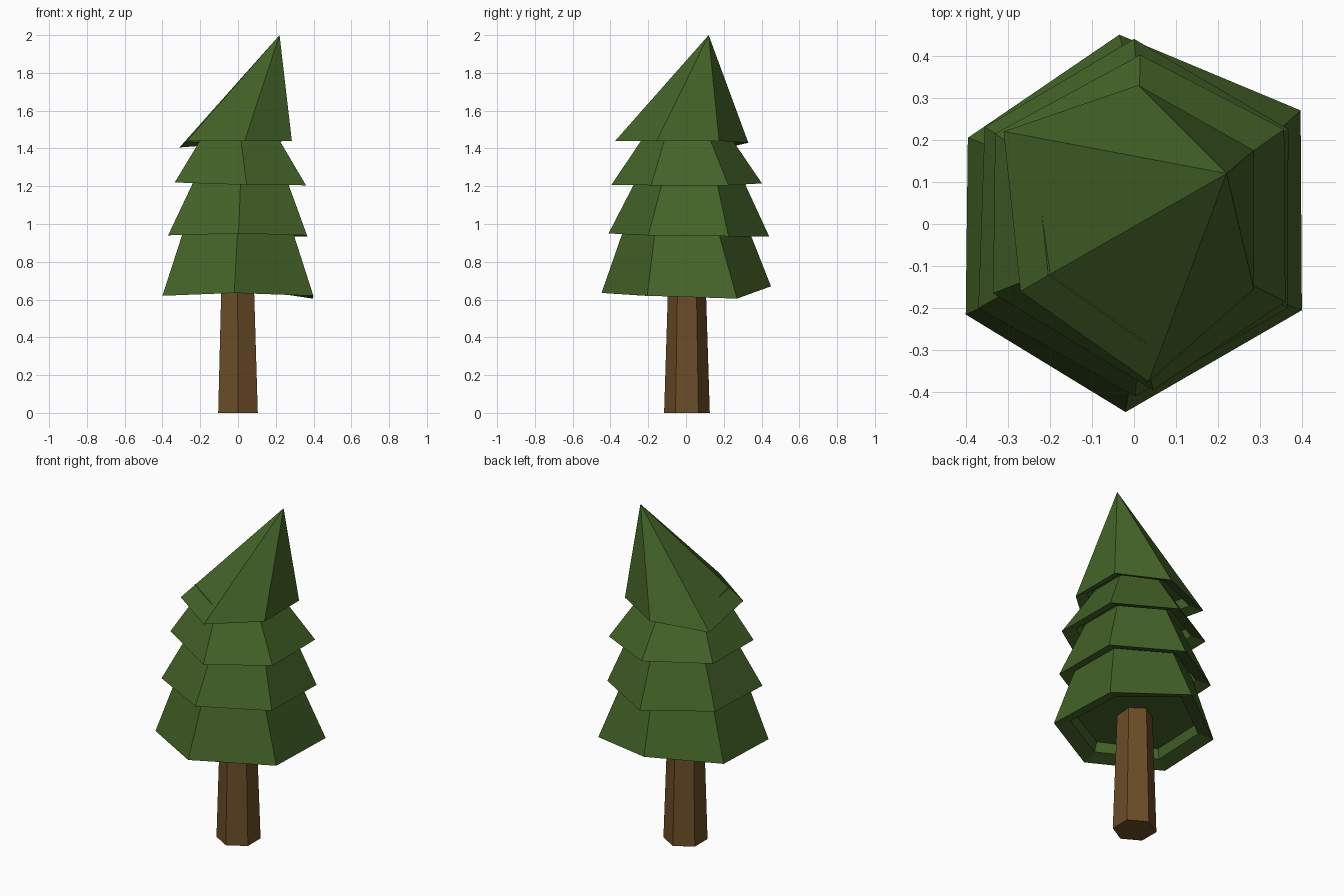
import bpy, bmesh, math

if "Cube" in bpy.data.objects:
    bpy.data.objects.remove(bpy.data.objects["Cube"])


def material(name, rgb):
    m = bpy.data.materials.new(name)
    m.diffuse_color = (*rgb, 1)
    m.use_nodes = True
    m.node_tree.nodes["Principled BSDF"].inputs["Base Color"].default_value = m.diffuse_color
    return m


green = material("pine green", (0.058, 0.125, 0.021))
brown = material("bark brown", (0.150, 0.074, 0.021))


def hexagon(cx, cy, r, z):
    """Six points with corners on the y axis, starting at back left."""
    return [(cx + r * math.cos(math.radians(150 - 60 * i)),
             cy + r * math.sin(math.radians(150 - 60 * i)), z) for i in range(6)]


def shrink(ring, k, dz):
    """Scale a ring about its centre and lift it."""
    cx = sum(p[0] for p in ring) / 6
    cy = sum(p[1] for p in ring) / 6
    return [(cx + (x - cx) * k, cy + (y - cy) * k, z + dz) for x, y, z in ring]


def loft(name, rings, mat):
    """Skin a stack of rings; a single-point ring closes to a tip."""
    bm = bmesh.new()
    loops = [[bm.verts.new(p) for p in ring] for ring in rings]
    for a, b in zip(loops, loops[1:]):
        for i in range(6):
            j = (i + 1) % 6
            if len(b) == 1:
                bm.faces.new((a[i], a[j], b[0]))
            else:
                bm.faces.new((a[i], a[j], b[j], b[i]))
    for end in (loops[0], loops[-1]):
        if len(end) > 2:
            bm.faces.new(end)
    bmesh.ops.recalc_face_normals(bm, faces=bm.faces)
    me = bpy.data.meshes.new(name)
    bm.to_mesh(me)
    bm.free()
    me.materials.append(mat)
    ob = bpy.data.objects.new(name, me)
    bpy.context.collection.objects.link(ob)


# Tapered six-sided trunk
loft("trunk", [hexagon(0, 0.005, 0.121, 0), hexagon(-0.002, 0.005, 0.098, 0.73)], brown)

# Branch tiers: uneven hem corners (back left, clockwise from above) and top ring
tiers = {
    "bottom_branches": ([(-0.395, 0.205, 0.63), (-0.035, 0.45, 0.67), (0.396, 0.27, 0.605),
                         (0.399, -0.205, 0.62), (-0.02, -0.447, 0.635), (-0.4, -0.215, 0.62)],
                        hexagon(0, 0, 0.32, 1.0)),
    "lower_branches": ([(-0.355, 0.23, 0.945), (0.0, 0.44, 0.935), (0.367, 0.225, 0.935),
                        (0.365, -0.2, 0.94), (0.003, -0.41, 0.95), (-0.37, -0.2, 0.94)],
                       hexagon(0.015, 0.02, 0.27, 1.26)),
    "upper_branches": ([(-0.33, 0.215, 1.22), (0.015, 0.402, 1.215), (0.357, 0.225, 1.205),
                        (0.36, -0.185, 1.205), (0.045, -0.395, 1.207), (-0.335, -0.165, 1.22)],
                       hexagon(0.01, 0.005, 0.21, 1.49)),
    "tree_tip": ([(-0.31, 0.22, 1.405), (0.01, 0.33, 1.43), (0.285, 0.175, 1.44),
                  (0.285, -0.155, 1.44), (0.035, -0.375, 1.44), (-0.27, -0.16, 1.44)],
                 [(0.22, 0.12, 2.0)]),
}

# Each tier has a thick hem and a shallow hollow underneath
for name, (hem, top) in tiers.items():
    loft(name, [shrink(hem, 0.76, 0.08), shrink(hem, 0.8, 0.025), hem, top], green)
